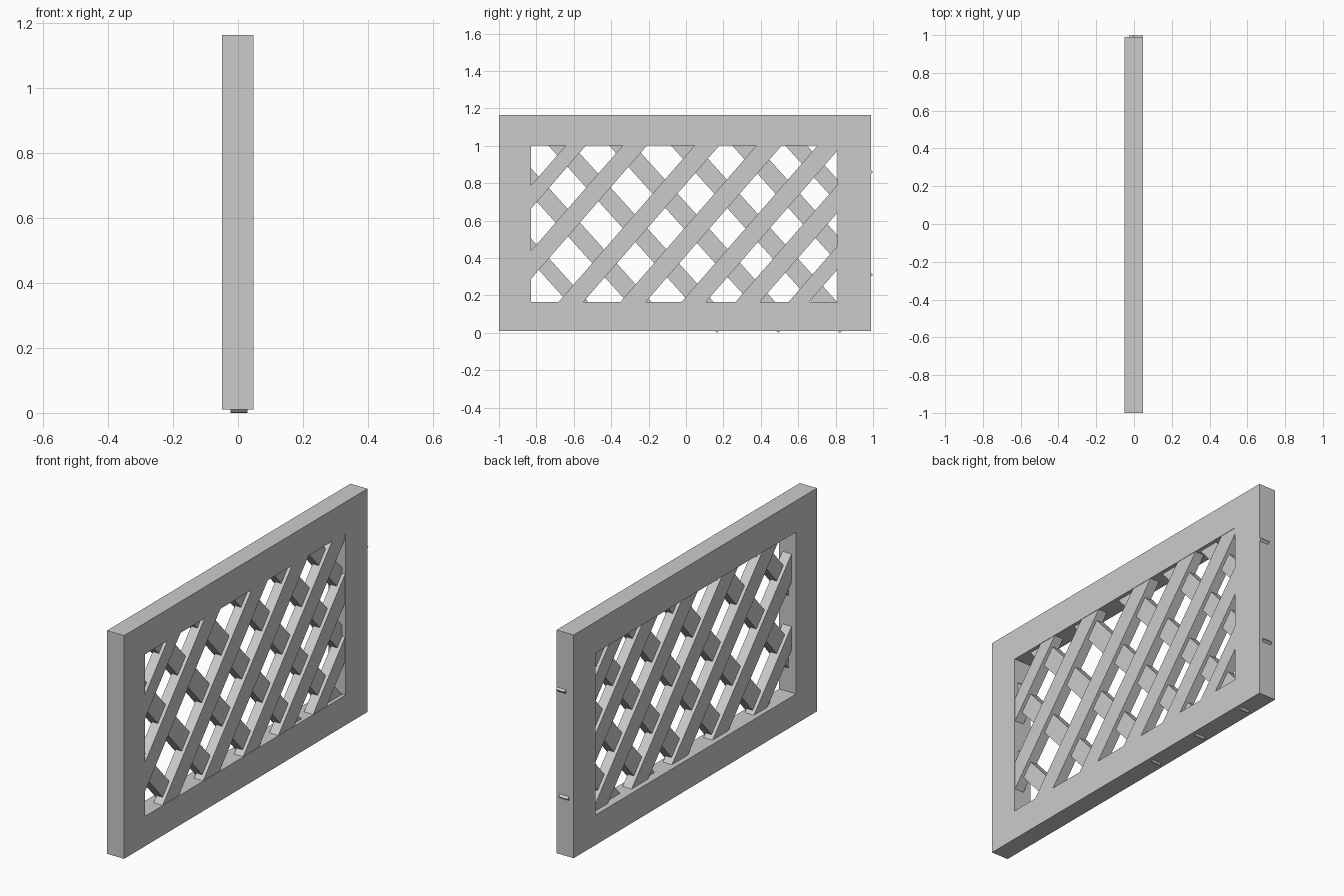
import bpy, bmesh, math

if "Cube" in bpy.data.objects:
    bpy.data.objects.remove(bpy.data.objects["Cube"])


def new_object(name, bm):
    bmesh.ops.recalc_face_normals(bm, faces=bm.faces)
    mesh = bpy.data.meshes.new(name)
    bm.to_mesh(mesh)
    bm.free()
    obj = bpy.data.objects.new(name, mesh)
    bpy.context.collection.objects.link(obj)
    return obj


def prism(name, outline, x0, x1):
    """Extrude a (y, z) outline from x0 to x1."""
    bm = bmesh.new()
    face = bm.faces.new([bm.verts.new((x0, y, z)) for y, z in outline])
    ext = bmesh.ops.extrude_face_region(bm, geom=[face])["geom"]
    moved = [v for v in ext if isinstance(v, bmesh.types.BMVert)]
    bmesh.ops.translate(bm, verts=moved, vec=(x1 - x0, 0, 0))
    return new_object(name, bm)


def rect(y0, y1, z0, z1):
    return [(y0, z0), (y1, z0), (y1, z1), (y0, z1)]


# Rectangular frame: outer and inner loops on both faces, joined into a ring
bm = bmesh.new()
loops = [[bm.verts.new((x, y, z)) for y, z in r]
         for r, x in ((rect(-1, 0.99, 0.01, 1.165), -0.05),
                      (rect(-1, 0.99, 0.01, 1.165), 0.048),
                      (rect(-0.83, 0.81, 0.165, 1.003), 0.048),
                      (rect(-0.83, 0.81, 0.165, 1.003), -0.05))]
for a, b in zip(loops, loops[1:] + loops[:1]):
    for i in range(4):
        j = (i + 1) % 4
        bm.faces.new((a[i], a[j], b[j], b[i]))
new_object("frame", bm)


def slat(name, slope, k, width, x0, x1, y_max=0.93, z_min=0.08):
    """Diagonal slat along z = slope * y + k, ending inside the frame."""
    ya, yb = sorted(((z_min - k) / slope, (1.09 - k) / slope))
    ya, yb = max(ya, -0.93), min(yb, y_max)
    n = math.hypot(1, slope)
    oy, oz = -slope / n * width / 2, width / (2 * n)
    za, zb = slope * ya + k, slope * yb + k
    prism(name, [(ya + oy, za + oz), (ya - oy, za - oz),
                 (yb - oy, zb - oz), (yb + oy, zb + oz)], x0, x1)


# Slats on the +x side, rising towards +y; one end just breaks the frame edge
rising = [(1.679, 0.081), (1.316, 0.098), (0.873, 0.100), (0.491, 0.102),
          (0.118, 0.098), (-0.214, 0.098), (-0.529, 0.083)]
for i, (k, w) in enumerate(rising):
    slat(f"rising_slat_{i + 1}", 1.15, k, w, -0.006, 0.046,
         y_max=0.963 if i == 5 else 0.93)

# Slats on the -x side, falling towards +y; some ends break the frame edge
falling = [(-0.476, 0.082), (-0.112, 0.097), (0.257, 0.097), (0.620, 0.100),
           (0.987, 0.100), (1.348, 0.097), (1.655, 0.086)]
for i, (k, w) in enumerate(falling):
    slat(f"falling_slat_{i + 1}", -1.11, k, w, -0.023, 0.029,
         y_max=0.964 if i == 5 else 0.93,
         z_min=0.033 if i in (2, 3, 4) else 0.08)
